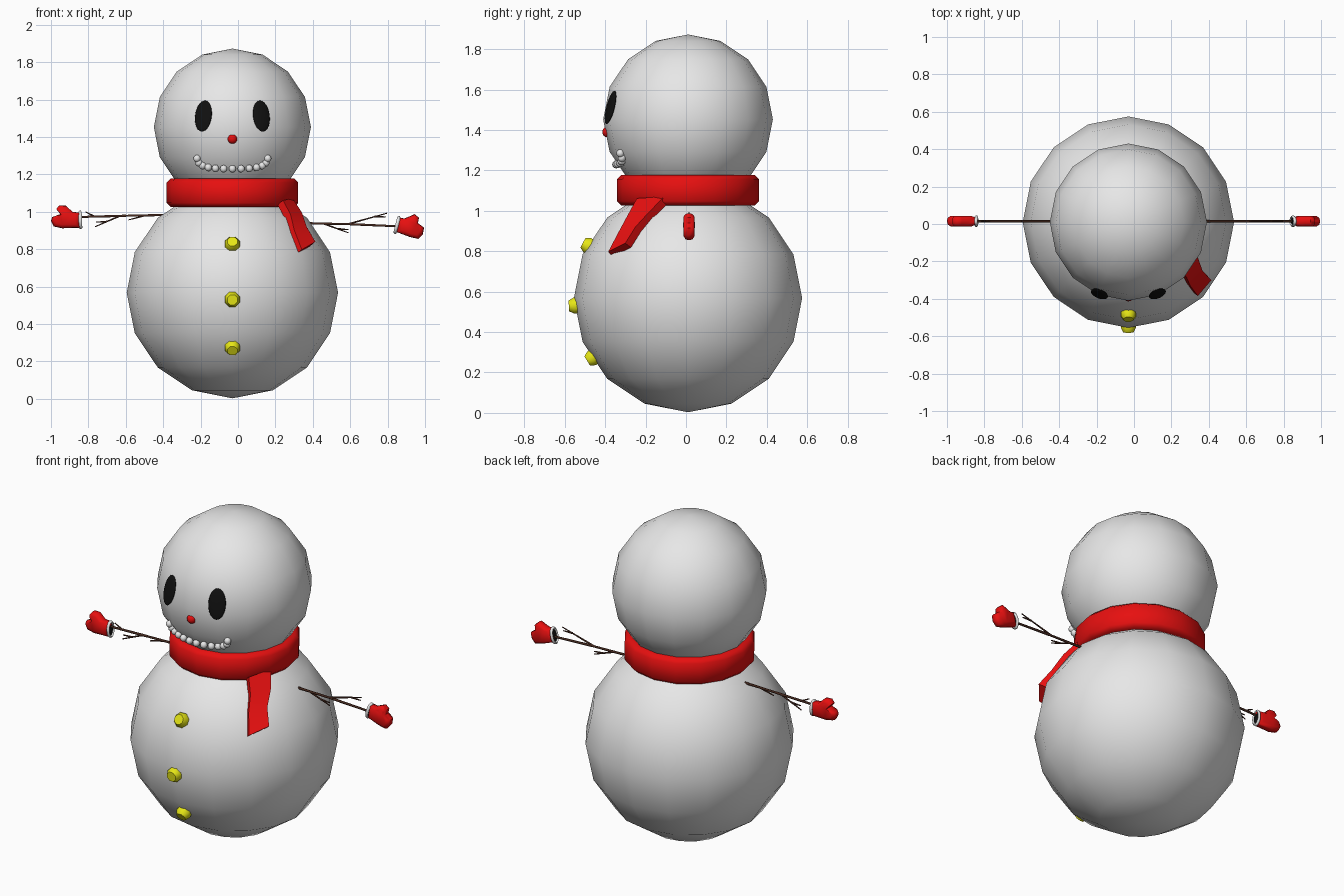
import bpy, bmesh, math
from mathutils import Vector, Matrix

if "Cube" in bpy.data.objects:
    bpy.data.objects.remove(bpy.data.objects["Cube"])

CX, CY = -0.03, 0.01
HEAD_C, HEAD_R = Vector((CX, CY, 1.453)), 0.42
BODY_C, BODY_R = Vector((CX, CY, 0.568)), 0.565


def material(name, rgb):
    m = bpy.data.materials.new(name)
    m.diffuse_color = (*rgb, 1)
    m.use_nodes = True
    m.node_tree.nodes["Principled BSDF"].inputs["Base Color"].default_value = m.diffuse_color
    return m


SNOW = material("snow", (0.8, 0.8, 0.8))
RED = material("red wool", (0.8, 0.005, 0.005))
YELLOW = material("yellow button", (0.8, 0.8, 0.008))
BLACK = material("black", (0.005, 0.005, 0.005))
BROWN = material("brown twig", (0.07, 0.025, 0.015))


def finish(name, bm, mat, angle=60):
    bmesh.ops.recalc_face_normals(bm, faces=bm.faces)
    me = bpy.data.meshes.new(name)
    bm.to_mesh(me)
    bm.free()
    me.materials.append(mat)
    ob = bpy.data.objects.new(name, me)
    bpy.context.collection.objects.link(ob)
    bpy.ops.object.select_all(action='DESELECT')
    ob.select_set(True)
    bpy.context.view_layer.objects.active = ob
    bpy.ops.object.shade_smooth_by_angle(angle=math.radians(angle))
    return ob


def facing(pos, normal):
    """Matrix at pos whose z axis points along normal and whose y axis leans up."""
    n = Vector(normal).normalized()
    x = Vector((0, 0, 1)).cross(n).normalized()
    rot = Matrix((x, n.cross(x), n)).transposed().to_4x4()
    return Matrix.Translation(pos) @ rot


def ball(name, matrix, radii, mat, seg=16, rings=8):
    bm = bmesh.new()
    bmesh.ops.create_uvsphere(bm, u_segments=seg, v_segments=rings, radius=1,
                              matrix=matrix @ Matrix.Diagonal((*radii, 1)))
    return finish(name, bm, mat)


def loft(bm, rows, closed=False):
    """Skin equal-length loops of points; cap the ends unless closed."""
    rings = [[bm.verts.new(p) for p in row] for row in rows]
    n = len(rings[0])
    pairs = list(zip(rings, rings[1:])) + ([(rings[-1], rings[0])] if closed else [])
    for a, b in pairs:
        for i in range(n):
            bm.faces.new((a[i], a[(i + 1) % n], b[(i + 1) % n], b[i]))
    if not closed:
        bm.faces.new(rings[0])
        bm.faces.new(rings[-1])


# Snowballs
ball("body", Matrix.Translation(BODY_C), (BODY_R,) * 3, SNOW)
ball("head", Matrix.Translation(HEAD_C), (HEAD_R,) * 3, SNOW)


def on_head(x, z, r):
    dx, dz = x - CX, z - HEAD_C.z
    return Vector((x, CY - math.sqrt(r * r - dx * dx - dz * dz), z))


# Eyes and nose
for side, name in ((-1, "left_eye"), (1, "right_eye")):
    p = on_head(CX + side * 0.155, 1.512, 0.418)
    ball(name, facing(p, (side * 0.36, -0.9, 0.25)), (0.048, 0.086, 0.012), BLACK, 24, 12)
ball("nose", Matrix.Translation(on_head(CX, 1.39, 0.405)), (0.026, 0.024, 0.026), RED, 12, 8)

# Smile made of small snow beads
for i in range(13):
    t = (i - 6) / 6
    x = CX + 0.19 * math.sin(t * math.pi / 2 * 0.95)
    z = 1.23 + 0.055 * abs(t) ** 3
    ball("smile_bead", Matrix.Translation(on_head(x, z, 0.42)), (0.02,) * 3, SNOW, 10, 6)

# Buttons: eight-sided domes lying on the belly
for y, z in ((-0.475, 0.823), (-0.54, 0.532), (-0.455, 0.278)):
    p = Vector((CX, y, z))
    m = facing(p, p - BODY_C)
    bm = bmesh.new()
    loft(bm, [[m @ Vector((r * math.cos(a), r * math.sin(a), h))
               for a in (math.pi / 8 + k * math.pi / 4 for k in range(8))]
              for r, h in ((0.04, -0.02), (0.043, 0.015), (0.029, 0.04))])
    finish("button", bm, YELLOW)

# Scarf ring, a bevelled band lathed round the neck
profile = [(0.28, 1.03), (0.33, 1.027), (0.352, 1.048), (0.352, 1.157),
           (0.33, 1.178), (0.28, 1.175)]
bm = bmesh.new()
loft(bm, [[(CX + r * math.cos(a), CY + r * math.sin(a), z) for r, z in profile]
          for a in (k * math.pi / 8 for k in range(16))], closed=True)
finish("scarf_ring", bm, RED, 50)

# Scarf tail: a strip bending down over the belly
edges = [((0.225, -0.235, 1.05), (0.28, -0.09, 1.06)),
         ((0.265, -0.275, 0.975), (0.33, -0.165, 0.985)),
         ((0.285, -0.32, 0.89), (0.355, -0.235, 0.91)),
         ((0.325, -0.375, 0.785), (0.402, -0.285, 0.83))]
rows = []
for a, b in edges:
    a, b = Vector(a), Vector(b)
    out = Vector((0.6, -0.55, 0.5)).normalized() * 0.022
    across = (b - a) * 0.1
    rows.append([a - out, a + across * 0.3 + out, b - across * 0.3 + out, b - out])
bm = bmesh.new()
loft(bm, rows)
finish("scarf_tail", bm, RED, 50)


# Twig arms, each a set of tapered sticks in the xz plane
def stick(bm, a, b, r0, r1):
    a, b = Vector((a[0], CY + 0.005, a[1])), Vector((b[0], CY + 0.005, b[1]))
    d = (b - a).normalized()
    u, v = Vector((0, 1, 0)), d.cross(Vector((0, 1, 0)))
    loft(bm, [[p + (u * math.cos(k * math.pi / 3) + v * math.sin(k * math.pi / 3)) * r
               for k in range(6)] for p, r in ((a, r0), (b, r1))])


arms = {
    "left_arm": [((-0.36, 0.984), (-0.6, 0.979)), ((-0.6, 0.979), (-0.87, 0.972)),
                 ((-0.63, 0.979), (-0.765, 0.92)), ((-0.7, 0.948), (-0.76, 0.945)),
                 ((-0.765, 0.974), (-0.815, 1.0)), ((-0.49, 0.982), (-0.585, 0.957))],
    "right_arm": [((0.33, 0.94), (0.6, 0.934)), ((0.6, 0.934), (0.87, 0.922)),
                  ((0.59, 0.935), (0.797, 0.993)), ((0.73, 0.975), (0.79, 0.973)),
                  ((0.46, 0.936), (0.59, 0.888)), ((0.53, 0.91), (0.59, 0.905))],
}
for name, sticks in arms.items():
    bm = bmesh.new()
    for i, (a, b) in enumerate(sticks):
        stick(bm, a, b, 0.007 if i < 2 else 0.0055, 0.006 if i < 2 else 0.003)
    finish(name, bm, BROWN)

# Mittens: padded outlines with a thumb on top, and a snowy cuff ring
mittens = {
    "left": ([(-0.84, 0.915), (-0.94, 0.912), (-0.985, 0.922), (-1.0, 0.952), (-0.993, 0.972),
              (-0.95, 0.988), (-0.972, 1.015), (-0.955, 1.035), (-0.92, 1.033),
              (-0.885, 1.0), (-0.84, 0.995)],
             (-0.843, 0.957), -0.04),
    "right": ([(0.845, 0.893), (0.92, 0.865), (0.965, 0.855), (0.988, 0.88), (0.995, 0.915),
               (0.962, 0.94), (0.968, 0.968), (0.945, 0.988), (0.915, 0.975),
               (0.89, 0.965), (0.862, 0.968)],
              (0.85, 0.93), 0.25),
}
for side, (outline, cuff, tilt) in mittens.items():
    mid = Vector((sum(p[0] for p in outline), sum(p[1] for p in outline))) / len(outline)
    bm = bmesh.new()
    loft(bm, [[(mid.x + (x - mid.x) * s, CY + 0.005 + y, mid.y + (z - mid.y) * s)
               for x, z in outline]
              for s, y in ((0.7, -0.028), (0.95, -0.017), (1, 0), (0.95, 0.017), (0.7, 0.028))])
    finish(side + "_mitten", bm, RED)

    place = (Matrix.Translation((cuff[0], CY + 0.005, cuff[1]))
             @ Matrix.Rotation(tilt, 4, 'Y'))
    bm = bmesh.new()
    loft(bm, [[place @ Vector((0.009 * math.cos(b),
                               (0.024 + 0.007 * math.sin(b)) * math.cos(a),
                               (0.042 + 0.008 * math.sin(b)) * math.sin(a)))
               for b in (j * math.pi / 3 for j in range(6))]
              for a in (k * math.pi / 8 for k in range(16))], closed=True)
    finish(side + "_cuff", bm, SNOW)

    # Dark opening inside the cuff
    ball(side + "_cuff_opening", place, (0.004, 0.023, 0.04), BLACK, 12, 8)
